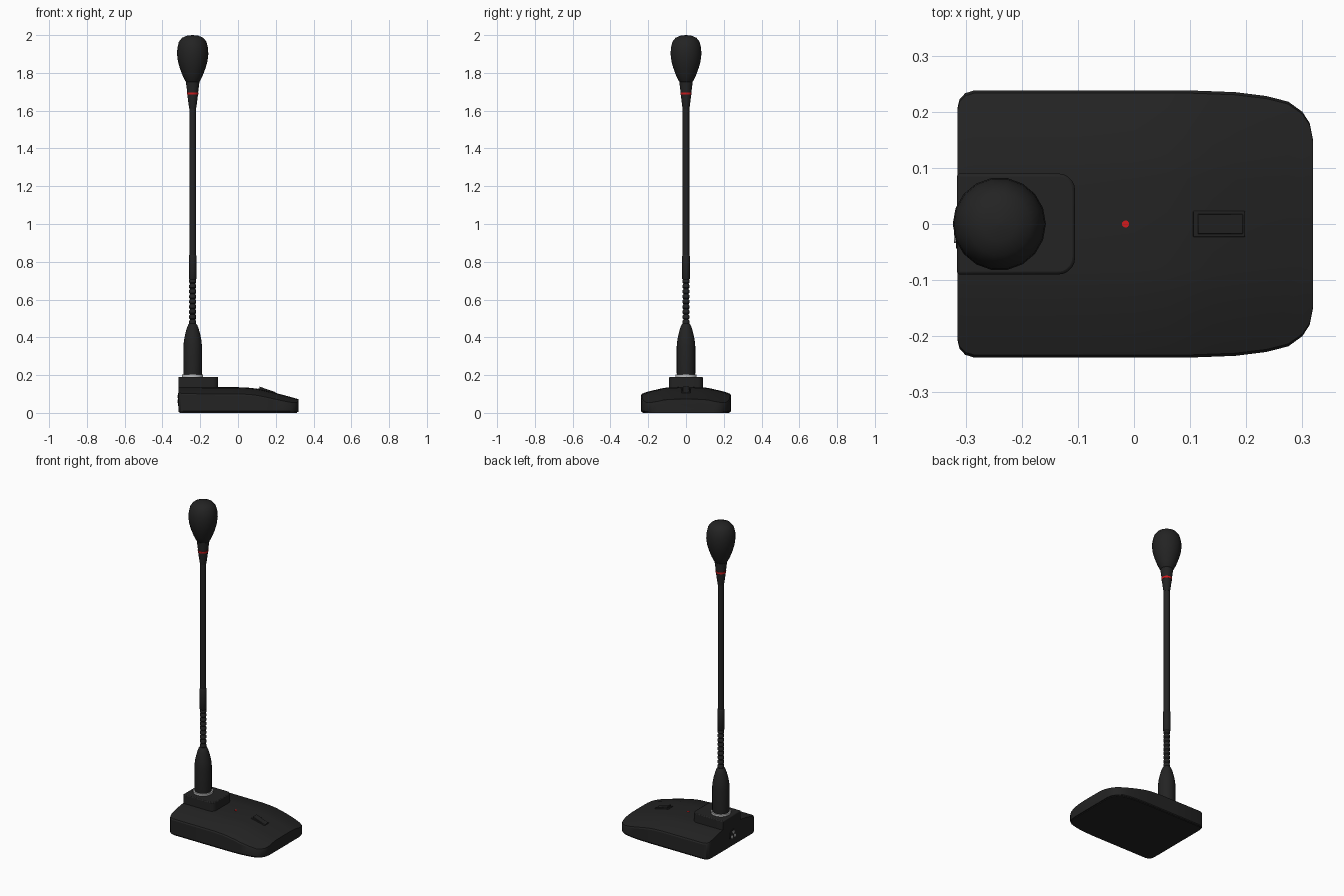
import bpy, bmesh, math
from mathutils import Matrix

if "Cube" in bpy.data.objects:
    bpy.data.objects.remove(bpy.data.objects["Cube"])


def material(name, rgb):
    m = bpy.data.materials.new(name)
    m.diffuse_color = (*rgb, 1)
    m.use_nodes = True
    m.node_tree.nodes["Principled BSDF"].inputs["Base Color"].default_value = m.diffuse_color
    return m


BLACK = material("matte black", (0.017, 0.017, 0.017))
RED = material("red", (0.65, 0.01, 0.012))
SILVER = material("silver", (0.55, 0.55, 0.55))
MX = -0.24  # stem axis


def finish(name, bm, mat, angle=35, bevel=0):
    bmesh.ops.remove_doubles(bm, verts=bm.verts, dist=1e-5)
    bmesh.ops.recalc_face_normals(bm, faces=bm.faces)
    me = bpy.data.meshes.new(name)
    bm.to_mesh(me)
    bm.free()
    ob = bpy.data.objects.new(name, me)
    bpy.context.collection.objects.link(ob)
    me.materials.append(mat)
    if bevel:
        b = ob.modifiers.new("bevel", "BEVEL")
        b.width, b.segments, b.limit_method = bevel, 2, "ANGLE"
        b.angle_limit = math.radians(40)
    bpy.ops.object.select_all(action="DESELECT")
    ob.select_set(True)
    bpy.context.view_layer.objects.active = ob
    bpy.ops.object.shade_smooth_by_angle(angle=math.radians(angle))
    return ob


def loft(bm, rings):
    """Skin equal-length closed rings and cap both ends."""
    vs = [[bm.verts.new(p) for p in r] for r in rings]
    n = len(vs[0])
    for a, b in zip(vs, vs[1:]):
        for i in range(n):
            bm.faces.new((a[i], a[(i + 1) % n], b[(i + 1) % n], b[i]))
    bm.faces.new(vs[0])
    bm.faces.new(vs[-1])


def lathe(name, profile, mat, sides=18, angle=35):
    bm = bmesh.new()
    loft(bm, [[(MX + r * math.cos(math.tau * i / sides), r * math.sin(math.tau * i / sides), z)
               for i in range(sides)] for r, z in profile])
    return finish(name, bm, mat, angle)


def disc(name, loc, r, depth, mat, along_x=False, sides=16):
    bm = bmesh.new()
    rot = Matrix.Rotation(math.pi / 2, 4, "Y") if along_x else Matrix()
    bmesh.ops.create_cone(bm, cap_ends=True, segments=sides, radius1=r, radius2=r,
                          depth=depth, matrix=Matrix.Translation(loc) @ rot)
    return finish(name, bm, mat)


def interp(table, x):
    for (x0, v0), (x1, v1) in zip(table, table[1:]):
        if x <= x1:
            return v0 + (v1 - v0) * max(0, x - x0) / (x1 - x0)
    return table[-1][1]


# desk base: stations along x, crowned across y
WIDTH = [(-0.315, 0.205), (-0.311, 0.222), (-0.301, 0.233), (-0.285, 0.238), (0.1, 0.238),
         (0.18, 0.235), (0.236, 0.228), (0.275, 0.218), (0.30, 0.20), (0.313, 0.18), (0.319, 0.15)]
HEIGHT = [(-0.315, 0.137), (0.0, 0.136), (0.06, 0.133), (0.11, 0.127), (0.2, 0.106), (0.319, 0.073)]
DROP = [(0, 0), (0.08, 0.001), (0.12, 0.005), (0.2, 0.024), (0.238, 0.037)]


def top(x, y=0):
    return interp(HEIGHT, x) - interp(DROP, abs(y))


bm = bmesh.new()
rings = []
for x in sorted({p[0] for p in WIDTH} | {0.0, 0.06, 0.14, -0.1}):
    w = interp(WIDTH, x)
    ring = [(x, -w + 0.004, 0.004), (x, -w, 0.009)]
    ring.append((x, -w, top(x, w) - 0.006))
    for f in (-0.98, -0.84, -0.67, -0.5, -0.34, 0, 0.34, 0.5, 0.67, 0.84, 0.98):
        ring.append((x, f * w, top(x, f * w)))
    ring += [(x, w, top(x, w) - 0.006), (x, w, 0.009), (x, w - 0.004, 0.004)]
    rings.append(ring)
loft(bm, rings)
finish("base", bm, BLACK, 30)

# bottom pad
bm = bmesh.new()
outline = [(x * 0.98, s * w * 0.97) for s, tab in ((1, WIDTH), (-1, WIDTH[::-1])) for x, w in tab]
loft(bm, [[(x, y, z) for x, y in outline] for z in (0.0, 0.005)])
finish("bottom_pad", bm, BLACK)

# raised stem mount with rounded front corners
bm = bmesh.new()
outline = [(-0.3155, 0.09), (-0.3155, -0.09)]
for s in (-1, 1):
    arc = [(-0.135 + 0.03 * math.sin(a), s * (0.06 + 0.03 * math.cos(a)))
           for a in (i * math.pi / 10 for i in range(6))]
    outline += arc if s < 0 else arc[::-1]
loft(bm, [[(x, y, z) for x, y in outline] for z in (0.11, 0.19)])
finish("stem_mount", bm, BLACK, 40, bevel=0.005)

# stem, from the mount up to the capsule
lathe("lock_ring", [(0.056, 0.188), (0.056, 0.202)], SILVER, 24)
lathe("sleeve", [(0.048, 0.2), (0.049, 0.21), (0.049, 0.355), (0.046, 0.385), (0.04, 0.415),
                 (0.032, 0.445), (0.024, 0.466), (0.018, 0.472)], BLACK, 20)
ribs = []
for i in range(9):
    z = 0.468 + i * 0.027
    ribs += [(0.014, z), (0.0185, z + 0.006), (0.0185, z + 0.019), (0.014, z + 0.026)]
lathe("flexible_neck", ribs, BLACK, 14)
lathe("neck_collar", [(0.017, 0.705), (0.0205, 0.71), (0.0205, 0.83), (0.0175, 0.836)], BLACK, 16)
lathe("rod", [(0.0175, 0.83), (0.0175, 1.615)], BLACK, 16)
lathe("capsule_cone", [(0.018, 1.61), (0.0205, 1.625), (0.0285, 1.686), (0.0285, 1.694),
                       (0.035, 1.745), (0.035, 1.765)], BLACK)
lathe("red_light_ring", [(0.0295, 1.685), (0.0305, 1.696)], RED)
lathe("foam_head", [(0.033, 1.75), (0.039, 1.757), (0.053, 1.785), (0.068, 1.825), (0.078, 1.86),
                    (0.083, 1.9), (0.081, 1.932), (0.073, 1.965), (0.056, 1.986),
                    (0.03, 1.997), (0.001, 2.0)], BLACK, 18, 60)

# indicator lamp
disc("indicator_lamp", (-0.015, 0, 0.136), 0.0065, 0.004, RED, sides=10)

# rocker switch: sloped frame and wedge button
for name, x0, x1, hw, h0, h1 in (("switch_frame", 0.105, 0.198, 0.023, 0.003, 0.003),
                                 ("switch_button", 0.114, 0.194, 0.018, 0.013, 0.004)):
    bm = bmesh.new()
    loft(bm, [[(x, -hw, top(x) - 0.015), (x, hw, top(x) - 0.015),
               (x, hw, top(x) + h), (x, -hw, top(x) + h)] for x, h in ((x0, h0), (x1, h1))])
    finish(name, bm, BLACK, bevel=0.0015)

# rear connector with three pins
CY, CZ = -0.01, 0.07
disc("rear_socket", (-0.315, CY, CZ), 0.034, 0.005, BLACK, True, 24)
for i in range(3):
    a = math.pi / 2 + i * math.tau / 3
    disc("socket_pin", (-0.317, CY + 0.017 * math.cos(a), CZ + 0.017 * math.sin(a)),
         0.009, 0.007, SILVER, True, 12)
